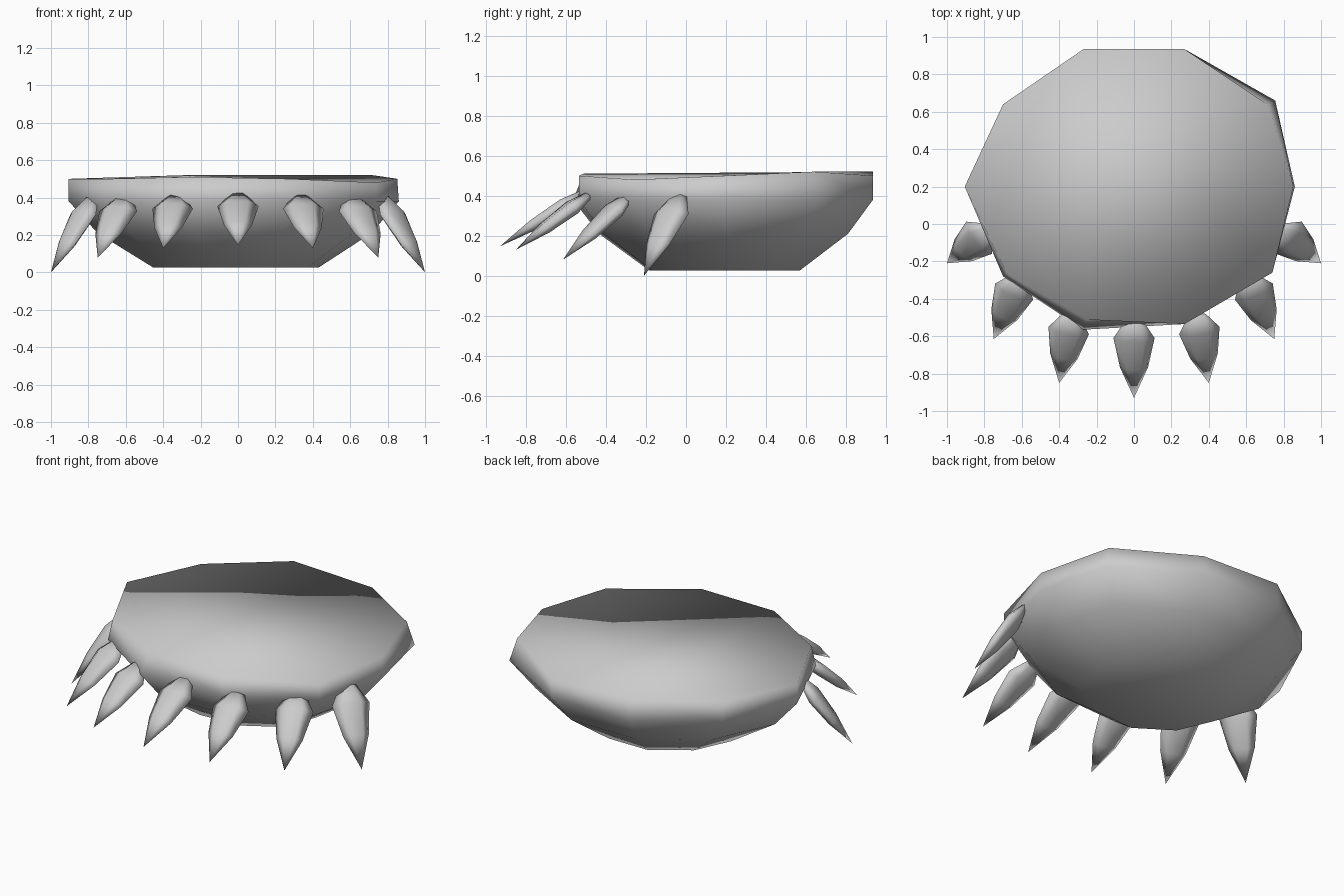
import bpy
import bmesh
from math import cos, sin, pi
from mathutils import Vector

cube = bpy.data.objects.get("Cube")
if cube:
    bpy.data.objects.remove(cube, do_unlink=True)

grey = bpy.data.materials.new("plain grey")
grey.use_nodes = True
GREY = (0.6, 0.6, 0.6, 1)
grey.diffuse_color = GREY
grey.node_tree.nodes["Principled BSDF"].inputs["Base Color"].default_value = GREY


def loft(name, rings, tip=None):
    """Skin a stack of rings, capping the ends or closing on a tip."""
    bm = bmesh.new()
    loops = [[bm.verts.new(p) for p in ring] for ring in rings]
    n = len(loops[0])
    for a, b in zip(loops, loops[1:]):
        for i in range(n):
            j = (i + 1) % n
            bm.faces.new((a[i], a[j], b[j], b[i]))
    bm.faces.new(loops[0])
    if tip is None:
        bm.faces.new(loops[-1])
    else:
        point = bm.verts.new(tip)
        for i in range(n):
            bm.faces.new((loops[-1][i], loops[-1][(i + 1) % n], point))
    bmesh.ops.recalc_face_normals(bm, faces=bm.faces)
    for face in bm.faces:
        face.smooth = True
    mesh = bpy.data.meshes.new(name)
    bm.to_mesh(mesh)
    bm.free()
    mesh.materials.append(grey)
    obj = bpy.data.objects.new(name, mesh)
    bpy.context.collection.objects.link(obj)
    return obj


# Body: uneven ten-sided bowl; each corner is x, y, rim inset, rim height
corners = [
    (0.86, 0.20, 0.99, 0.50), (0.755, 0.66, 0.95, 0.52),
    (0.27, 0.935, 1, 0.50), (-0.27, 0.935, 1, 0.52),
    (-0.70, 0.64, 1, 0.50), (-0.905, 0.20, 1, 0.50),
    (-0.70, -0.28, 0.97, 0.50), (-0.27, -0.565, 0.93, 0.51),
    (0.27, -0.535, 1, 0.50), (0.74, -0.26, 1, 0.48),
]
CENTRE_Y = 0.2


def body_ring(scale, z):
    return [(x * scale, CENTRE_Y + (y - CENTRE_Y) * scale, z) for x, y, _, _ in corners]


rim = [(x * k, CENTRE_Y + (y - CENTRE_Y) * k, z) for x, y, k, z in corners]
loft("body", [rim, body_ring(1, 0.38), body_ring(0.83, 0.21), body_ring(0.5, 0.025)])


# Claws: flattened six-sided spikes fanned around the front
def claw(name, root, tip):
    root, tip = Vector(root), Vector(tip)
    axis = tip - root
    side = axis.cross(Vector((0, 0, 1))).normalized()
    up = side.cross(axis).normalized()
    rings = []
    for t, width, thick in ((0, 0.05, 0.02), (0.22, 0.11, 0.04), (0.6, 0.075, 0.032)):
        centre = root + axis * t
        rings.append([centre + side * width * cos(k * pi / 3) + up * thick * sin(k * pi / 3)
                      for k in range(6)])
    loft(name, rings, tip)


claw("claw_middle", (0, -0.52, 0.41), (0, -0.93, 0.147))
pairs = {
    "inner": ((0.335, -0.49, 0.4), (0.4, -0.85, 0.13)),
    "outer": ((0.61, -0.29, 0.395), (0.75, -0.615, 0.08)),
    "rear": ((0.78, -0.035, 0.395), (1, -0.21, 0)),
}
for place, (root, tip) in pairs.items():
    for label, s in (("left", 1), ("right", -1)):
        claw(f"claw_{place}_{label}", (root[0] * s, *root[1:]), (tip[0] * s, *tip[1:]))
